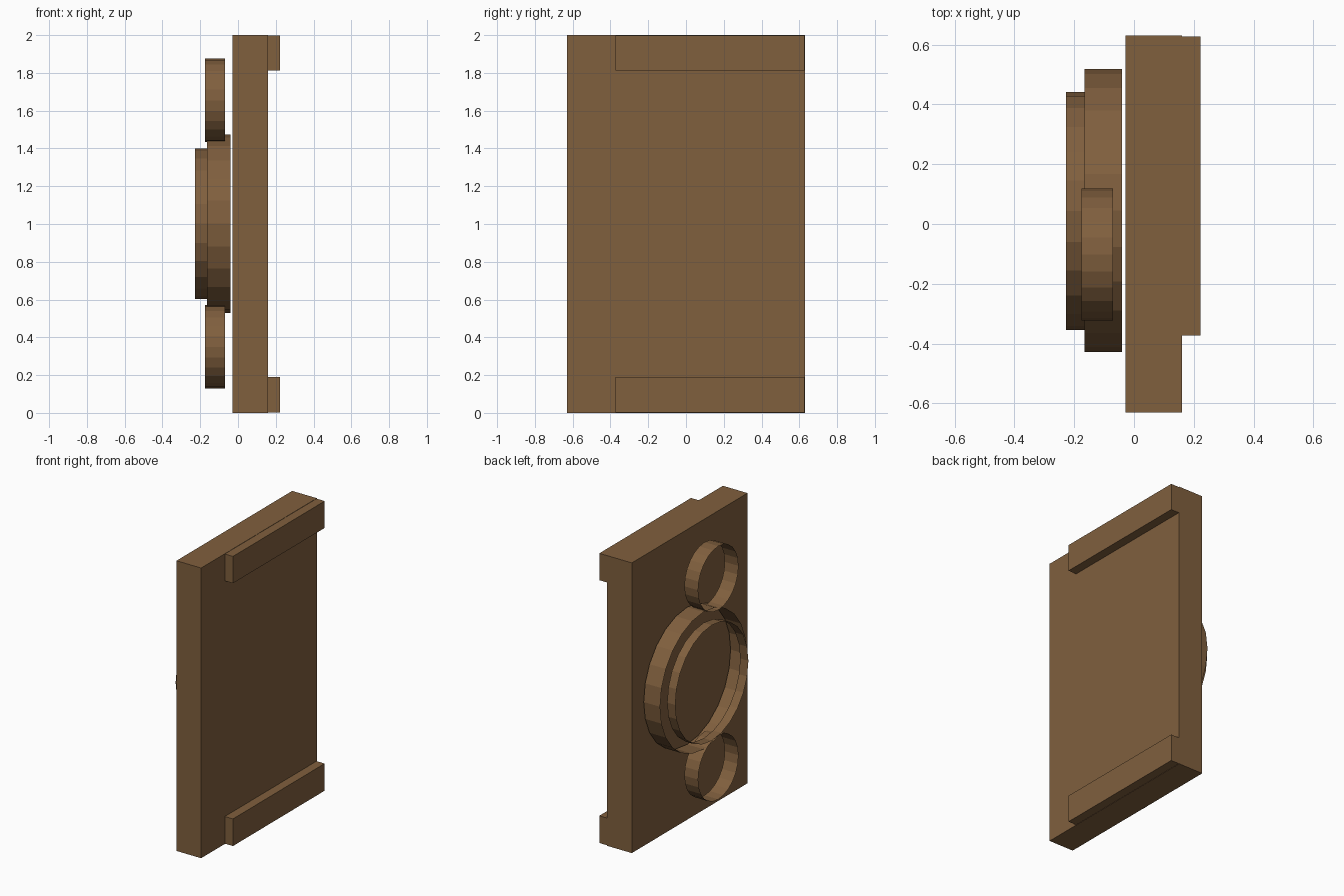
import bpy, bmesh
from mathutils import Matrix, Vector

if "Cube" in bpy.data.objects:
    bpy.data.objects.remove(bpy.data.objects["Cube"])

brown = bpy.data.materials.new("brown")
brown.diffuse_color = (0.216, 0.115, 0.048, 1)
brown.use_nodes = True
brown.node_tree.nodes["Principled BSDF"].inputs["Base Color"].default_value = brown.diffuse_color


def finish(name, bm):
    mesh = bpy.data.meshes.new(name)
    bm.to_mesh(mesh)
    bm.free()
    mesh.materials.append(brown)
    ob = bpy.data.objects.new(name, mesh)
    bpy.context.collection.objects.link(ob)


def box(name, lo, hi):
    lo, hi = Vector(lo), Vector(hi)
    bm = bmesh.new()
    bmesh.ops.create_cube(bm, size=1, matrix=Matrix.Translation((lo + hi) / 2)
                          @ Matrix.Diagonal((hi - lo).to_4d()))
    finish(name, bm)


def ring(name, x0, x1, y, z, r):
    """Open 24-sided band with its axis along x."""
    bm = bmesh.new()
    bmesh.ops.create_cone(bm, cap_ends=False, segments=24, radius1=r, radius2=r, depth=x1 - x0,
                          matrix=Matrix.Translation(((x0 + x1) / 2, y, z))
                          @ Matrix.Rotation(1.5707963, 4, 'Y'))
    finish(name, bm)


# Main slab
box("slab", (-0.028, -0.63, 0), (0.16, 0.63, 2))

# Rails along the bottom and top of the right face
box("bottom_rail", (0.16, -0.372, 0.002), (0.222, 0.627, 0.189))
box("top_rail", (0.16, -0.372, 1.813), (0.222, 0.627, 1.998))

# Open rings standing just off the left face
ring("large_ring", -0.165, -0.04, 0.045, 1.002, 0.473)
ring("inner_ring", -0.227, -0.165, 0.043, 1.002, 0.398)
ring("lower_small_ring", -0.175, -0.07, -0.102, 0.35, 0.22)
ring("upper_small_ring", -0.175, -0.07, -0.102, 1.655, 0.22)
